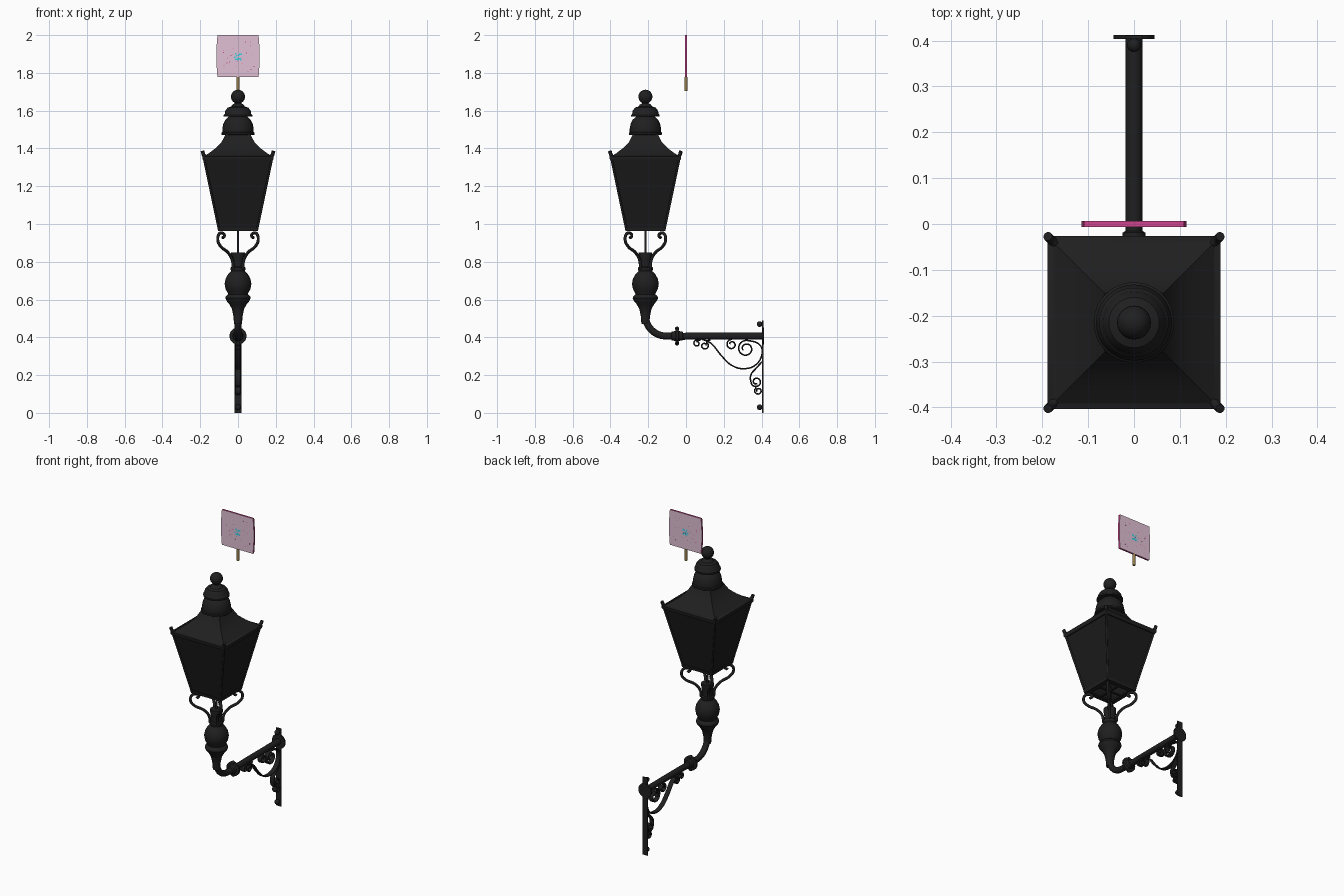
import bpy, bmesh, math, random
from math import cos, sin, pi
from mathutils import Matrix, Vector

if "Cube" in bpy.data.objects:
    bpy.data.objects.remove(bpy.data.objects["Cube"])


def material(name, color):
    m = bpy.data.materials.new(name)
    m.use_nodes = True
    m.diffuse_color = (*color, 1)
    m.node_tree.nodes["Principled BSDF"].inputs["Base Color"].default_value = (*color, 1)
    return m


IRON = material("black iron", (0.014, 0.014, 0.014))
PANE = material("dark pane", (0.011, 0.011, 0.011))
PINK = material("pale pink", (0.75, 0.53, 0.66))
MAGENTA = material("magenta", (0.62, 0.06, 0.27))
CYAN = material("cyan", (0.04, 0.68, 0.85))
OLIVE = material("olive brown", (0.31, 0.21, 0.07))
LAMP_Y = -0.215
ARM_Z = 0.407
SQUARE = math.sqrt(2)


def make(name, bm, *mats, smooth=True):
    bmesh.ops.recalc_face_normals(bm, faces=bm.faces)
    mesh = bpy.data.meshes.new(name)
    bm.to_mesh(mesh)
    bm.free()
    for m in mats:
        mesh.materials.append(m)
    ob = bpy.data.objects.new(name, mesh)
    bpy.context.collection.objects.link(ob)
    if smooth:
        bpy.ops.object.select_all(action='DESELECT')
        ob.select_set(True)
        bpy.context.view_layer.objects.active = ob
        bpy.ops.object.shade_smooth_by_angle(angle=math.radians(35))
    return ob


def lathe(name, profile, mat=IRON, sides=32, cap=True, at=(0, LAMP_Y, 0), axis='Z'):
    """Sweep (radius, height) pairs; four sides give a square with that half width."""
    bm = bmesh.new()
    k, turn = (SQUARE, pi / 4) if sides == 4 else (1, 0)
    rings = [[bm.verts.new((r * k * cos(turn + 2 * pi * i / sides),
                            r * k * sin(turn + 2 * pi * i / sides), z))
              for i in range(sides)] for r, z in profile]
    for a, b in zip(rings, rings[1:]):
        for i in range(sides):
            j = (i + 1) % sides
            bm.faces.new((a[i], a[j], b[j], b[i]))
    if cap:
        bm.faces.new(rings[0])
        bm.faces.new(rings[-1])
    ob = make(name, bm, mat)
    ob.location = at
    if axis == 'Y':
        ob.rotation_euler.x = -pi / 2
    return ob


def ball(name, r, at):
    bm = bmesh.new()
    bmesh.ops.create_uvsphere(bm, u_segments=24, v_segments=14, radius=r)
    ob = make(name, bm, IRON)
    ob.location = at
    return ob


def box(name, size, at):
    bm = bmesh.new()
    bmesh.ops.create_cube(bm, size=1)
    bmesh.ops.scale(bm, vec=size, verts=bm.verts)
    ob = make(name, bm, IRON, smooth=False)
    ob.location = at
    return ob


def rod(name, points, radius, width=0, curved=True):
    """Round rod, or a flat strip lying in the y-z plane when width is given."""
    cu = bpy.data.curves.new(name, 'CURVE')
    cu.dimensions = '2D' if width else '3D'
    cu.fill_mode = 'NONE' if width else 'FULL'
    cu.extrude, cu.bevel_depth = width, radius
    cu.bevel_resolution, cu.resolution_u = (1, 4) if width else (4, 8)
    cu.use_fill_caps = True
    sp = cu.splines.new('BEZIER')
    sp.bezier_points.add(len(points) - 1)
    for bp, p in zip(sp.bezier_points, points):
        bp.co = (*p, 0) if width else p
        bp.handle_left_type = bp.handle_right_type = 'AUTO' if curved else 'VECTOR'
    cu.materials.append(IRON)
    ob = bpy.data.objects.new(name, cu)
    bpy.context.collection.objects.link(ob)
    if width:
        ob.rotation_euler = (pi / 2, 0, pi / 2)
    return ob


def spiral(cy, cz, r, start, sweep):
    """Points curling inwards, angles in degrees."""
    n = max(5, int(abs(sweep) / 40))
    return [(cy + r * (1 - 0.6 * i / n) * cos(math.radians(start + sweep * i / n)),
             cz + r * (1 - 0.6 * i / n) * sin(math.radians(start + sweep * i / n)))
            for i in range(n + 1)]


# Lantern body: panes, rims, corner bars and open base
lathe("lantern_panes", [(0.102, 0.972), (0.180, 1.35)], PANE, 4, cap=False)
lathe("lantern_bottom_rim", [(0.075, 0.972), (0.075, 0.962), (0.105, 0.962), (0.108, 0.98),
                             (0.100, 0.98)], sides=4, cap=False)
lathe("lantern_top_rim", [(0.172, 1.335), (0.183, 1.335), (0.189, 1.345), (0.189, 1.358),
                          (0.176, 1.364)], sides=4, cap=False)
lathe("roof", [(0.183, 1.357), (0.155, 1.374), (0.118, 1.402), (0.088, 1.432), (0.064, 1.478)],
      sides=4)
for sx in (-1, 1):
    for sy in (-1, 1):
        def at(d, z):
            return (sx * d, LAMP_Y + sy * d, z)
        rod("corner_bar", [at(0.101, 0.97), at(0.181, 1.35)], 0.006, curved=False)
        rod("corner_horn", [at(0.172, 1.355), at(0.181, 1.364), at(0.188, 1.385)], 0.010)
        # S-shaped supports under each corner
        rod("lantern_support", [at(0.026, 0.765), at(0.031, 0.81), at(0.052, 0.848),
                                at(0.092, 0.882), at(0.107, 0.915), at(0.100, 0.947),
                                at(0.082, 0.952), at(0.072, 0.938), at(0.082, 0.926)], 0.008)
for size in ((0.16, 0.012, 0.008), (0.012, 0.16, 0.008)):
    box("base_cross_bar", size, (0, LAMP_Y, 0.968))
lathe("centre_rod", [(0.006, 0.84), (0.006, 1.0)], sides=12)

# Stacked chimney caps and finial
lathe("lower_cap", [(0.078, 1.470), (0.088, 1.473), (0.088, 1.482), (0.083, 1.487), (0.083, 1.505),
                    (0.078, 1.530), (0.067, 1.552), (0.050, 1.568), (0.050, 1.58)])
lathe("upper_cap", [(0.050, 1.568), (0.076, 1.568), (0.076, 1.577), (0.070, 1.583), (0.067, 1.60),
                    (0.055, 1.616), (0.036, 1.622), (0.030, 1.632), (0.018, 1.638),
                    (0.016, 1.65)])
ball("finial_ball", 0.037, (0, LAMP_Y, 1.674))

# Turned column
lathe("column", [(0.021, 0.47), (0.024, 0.51), (0.032, 0.55), (0.046, 0.575), (0.060, 0.592),
                 (0.067, 0.607), (0.064, 0.618), (0.052, 0.628), (0.055, 0.636), (0.066, 0.656),
                 (0.071, 0.683), (0.066, 0.710), (0.052, 0.735), (0.036, 0.75), (0.039, 0.757),
                 (0.039, 0.77), (0.031, 0.776), (0.031, 0.80), (0.034, 0.815), (0.036, 0.83),
                 (0.036, 0.85)])

# Bent arm with a collar
bend = [(0, LAMP_Y + 0.11 - 0.11 * cos(a * pi / 12), ARM_Z + 0.11 - 0.11 * sin(a * pi / 12))
        for a in range(7)]
rod("arm", bend + [(0, 0.1, ARM_Z), (0, 0.408, ARM_Z)], 0.0185)
lathe("arm_collar", [(0.018, -0.032), (0.025, -0.028), (0.025, -0.016), (0.028, -0.009),
                     (0.044, -0.006), (0.044, 0.006), (0.028, 0.009), (0.025, 0.016),
                     (0.025, 0.028), (0.018, 0.032)], at=(0, -0.047, ARM_Z), axis='Y')
for s in (-1, 1):
    ball("collar_knob", 0.011, (0, -0.047, ARM_Z + s * 0.039))

# Wall bar, round plate and bolts
box("wall_bar", (0.036, 0.008, 0.49), (0, 0.407, 0.245))
lathe("wall_plate", [(0.045, 0), (0.045, 0.008)], at=(0, 0.404, ARM_Z), axis='Y')
for z in (0.03, 0.47):
    ball("wall_bolt", 0.015, (0, 0.390, z))
    box("bolt_shank", (0.012, 0.016, 0.012), (0, 0.4, z))

# Scrolled bracket from flat strip
scrolls = [
    [(0.085, 0.39), (0.13, 0.37), (0.19, 0.30), (0.245, 0.25), (0.31, 0.234), (0.37, 0.255)]
    + [(0.402, 0.31), (0.395, 0.355)] + spiral(0.318, 0.34, 0.045, 70, 500),
    spiral(0.242, 0.362, 0.028, 90, 440),
    [(0.13, 0.388)] + spiral(0.098, 0.356, 0.022, 60, -420),
    [(0.08, 0.39)] + spiral(0.058, 0.368, 0.019, 60, 420),
    [(0.402, 0.27), (0.37, 0.235), (0.343, 0.20), (0.345, 0.16)]
    + spiral(0.372, 0.165, 0.027, 220, 440),
    [(0.365, 0.145)] + spiral(0.383, 0.117, 0.021, 130, 440),
]
for path in scrolls:
    rod("bracket_scroll", path, 0.004, width=0.011)

# Floating sign: bulging sides, pale faces, magenta edges
bm = bmesh.new()
outline = [(-0.109, 1.778), (0.109, 1.778), (0.115, 1.86), (0.115, 1.92), (0.109, 2.0),
           (-0.109, 2.0), (-0.115, 1.92), (-0.115, 1.86)]
face = bm.faces.new([bm.verts.new((x, -0.006, z)) for x, z in outline])
ext = bmesh.ops.extrude_face_region(bm, geom=[face])
bmesh.ops.translate(bm, vec=(0, 0.012, 0),
                    verts=[v for v in ext["geom"] if isinstance(v, bmesh.types.BMVert)])
bm.normal_update()
for f in bm.faces:
    f.material_index = 0 if abs(f.normal.y) > 0.5 else 1
make("sign_board", bm, PINK, MAGENTA, smooth=False)
lathe("sign_stem", [(0.008, 1.705), (0.008, 1.779)], OLIVE, 16, at=(0, 0, 0))

# Speckles on both faces of the sign
random.seed(4)
for name, mat, count, spread, size in (("cyan_speckles", CYAN, 18, 0.019, 0.008),
                                       ("magenta_speckles", MAGENTA, 22, 0.085, 0.004)):
    bm = bmesh.new()
    for i in range(count):
        spot = Vector((random.uniform(-spread, spread), 0, 1.886 + random.uniform(-spread, spread)))
        bmesh.ops.create_cube(bm, size=1, matrix=Matrix.Translation(spot)
                              @ Matrix.Diagonal((size, 0.0126, size, 1)))
    make(name, bm, mat, smooth=False)
